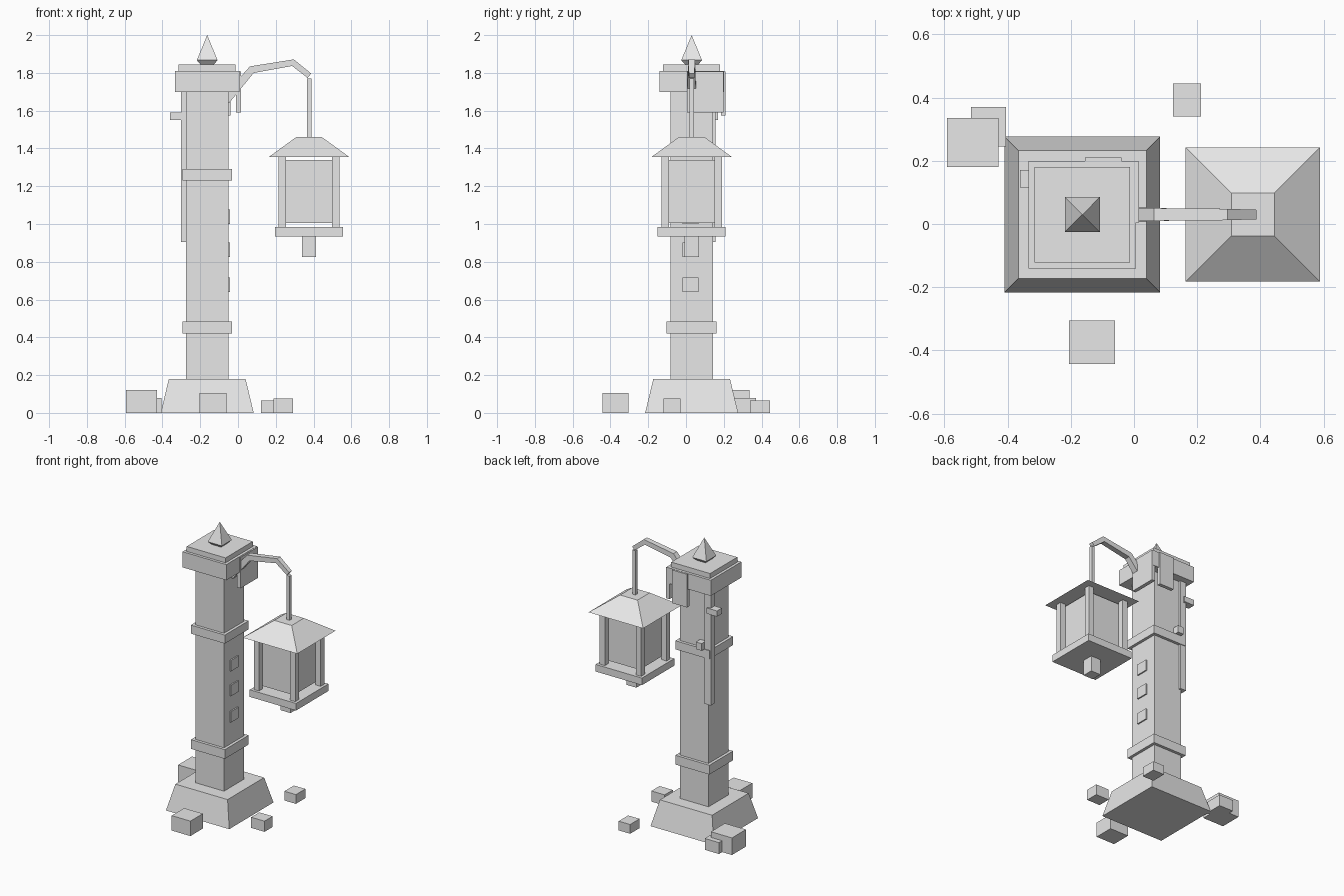
import bpy, bmesh
from mathutils import Vector

if "Cube" in bpy.data.objects:
    bpy.data.objects.remove(bpy.data.objects["Cube"])

stone = bpy.data.materials.new("light_grey")
stone.diffuse_color = (0.8, 0.8, 0.8, 1)
stone.use_nodes = True
stone.node_tree.nodes["Principled BSDF"].inputs["Base Color"].default_value = stone.diffuse_color


def loft(name, rings):
    """Skin a list of four-cornered rings and cap both ends."""
    bm = bmesh.new()
    loops = [[bm.verts.new(p) for p in ring] for ring in rings]
    for a, b in zip(loops, loops[1:]):
        for i in range(4):
            j = (i + 1) % 4
            bm.faces.new((a[i], a[j], b[j], b[i]))
    bm.faces.new(loops[0][::-1])
    bm.faces.new(loops[-1])
    bmesh.ops.remove_doubles(bm, verts=bm.verts, dist=0.0002)
    bmesh.ops.recalc_face_normals(bm, faces=bm.faces)
    mesh = bpy.data.meshes.new(name)
    bm.to_mesh(mesh)
    bm.free()
    mesh.materials.append(stone)
    ob = bpy.data.objects.new(name, mesh)
    bpy.context.collection.objects.link(ob)
    return ob


def box(name, x0, x1, y0, y1, z0, z1):
    return loft(name, [[(x0, y0, z), (x1, y0, z), (x1, y1, z), (x0, y1, z)]
                       for z in (z0, z1)])


def tower(name, cx, cy, profile):
    """Square stack from (half width, height) pairs."""
    return loft(name, [[(cx - h, cy - h, z), (cx + h, cy - h, z),
                        (cx + h, cy + h, z), (cx - h, cy + h, z)]
                       for h, z in profile])


# Pillar
PX, PY = -0.163, 0.03
tower("base", PX, PY, [(0.246, 0), (0.203, 0.18)])
tower("post", PX, PY, [(0.112, 0.18), (0.112, 1.70)])
tower("lower_band", PX, PY, [(0.132, 0.42), (0.132, 0.485)])
tower("upper_band", PX, PY, [(0.132, 1.23), (0.132, 1.29)])
tower("head", PX, PY, [(0.17, 1.70), (0.17, 1.81)])
tower("cap", PX, PY, [(0.151, 1.81), (0.151, 1.845)])
tower("finial", PX, PY, [(0.035, 1.845), (0.055, 1.867), (0.0001, 2.0)])

# Hanging plates on the head
box("side_plate", -0.01, 0.016, 0.005, 0.198, 1.59, 1.808)
box("back_plate", -0.155, -0.04, 0.185, 0.21, 1.575, 1.808)

# Corner strip with pegs
box("corner_strip", -0.303, -0.255, 0.11, 0.157, 0.905, 1.70)
box("strip_peg", -0.36, -0.28, 0.115, 0.17, 1.55, 1.59)
box("band_peg", -0.255, -0.21, 0.135, 0.19, 1.29, 1.34)

# Studs on the side of the post
for z in (0.64, 0.825, 1.0):
    box("stud", -0.06, -0.042, -0.018, 0.067, z, z + 0.077)

# Bent, tapering arm
path = [(-0.066, 1.655, 0.024), (0.073, 1.817, 0.02),
        (0.291, 1.854, 0.018), (0.378, 1.785, 0.015)]
pts = [Vector((x, 0, z)) for x, z, _ in path]
rings = []
for i, (x, z, h) in enumerate(path):
    before = (pts[i] - pts[max(i - 1, 0)]).normalized()
    after = (pts[min(i + 1, 3)] - pts[i]).normalized()
    t = (before + after).normalized()
    n = Vector((-t.z, 0, t.x)) * h
    c = Vector((x, PY, z))
    w = Vector((0, h, 0))
    rings.append([c + n + w, c + n - w, c - n - w, c - n + w])
loft("arm", rings)

# Lantern
LX, LY = 0.376, 0.03
tower("hanger_rod", LX, LY, [(0.012, 1.45), (0.012, 1.77)])
tower("lantern_roof", LX, LY, [(0.2125, 1.355), (0.068, 1.46)])
tower("lantern_glass", LX, LY, [(0.121, 1.005), (0.121, 1.34)])
tower("lantern_floor", LX, LY, [(0.18, 0.935), (0.18, 0.985)])
tower("lantern_knob", LX, LY, [(0.038, 0.825), (0.038, 0.935)])
for sx in (-1, 1):
    for sy in (-1, 1):
        tower("lantern_post", LX + sx * 0.141, LY + sy * 0.141,
              [(0.02, 0.985), (0.02, 1.355)])

# Loose stones around the base
for x0, x1, y0, y1, h in [(-0.592, -0.428, 0.18, 0.335, 0.12),
                          (-0.515, -0.405, 0.245, 0.37, 0.08),
                          (0.123, 0.212, 0.34, 0.445, 0.065),
                          (0.187, 0.29, -0.12, -0.03, 0.075),
                          (-0.205, -0.06, -0.443, -0.305, 0.105)]:
    box("loose_stone", x0, x1, y0, y1, 0, h)
